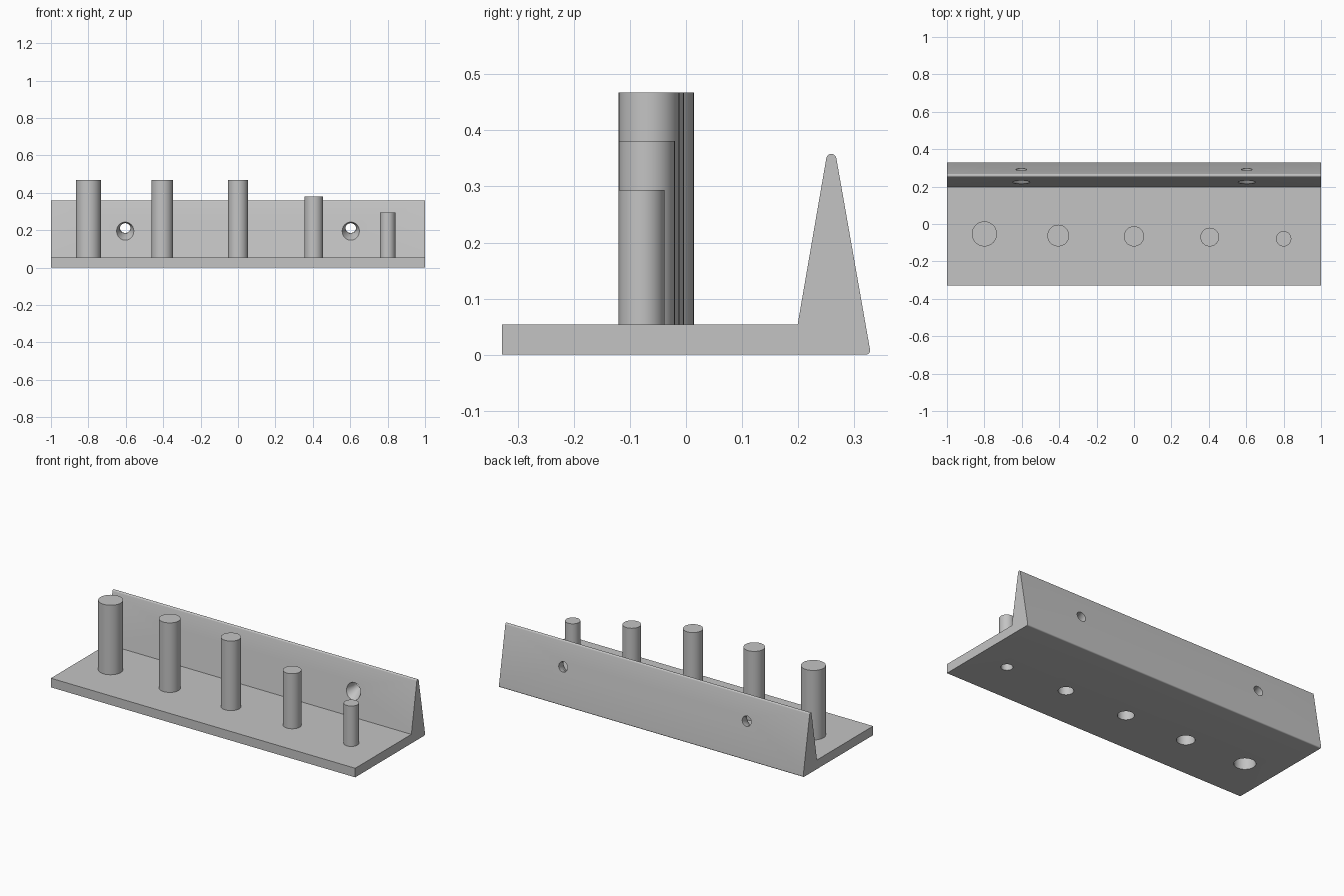
import bpy, bmesh, math
from mathutils import Matrix, Vector

cube = bpy.data.objects.get("Cube")
if cube:
    bpy.data.objects.remove(cube, do_unlink=True)

grey = bpy.data.materials.new("plain grey")
grey.use_nodes = True
COLOUR = (0.55, 0.55, 0.55, 1)
grey.diffuse_color = COLOUR
grey.node_tree.nodes["Principled BSDF"].inputs["Base Color"].default_value = COLOUR

BASE_TOP = 0.054
SLOPE = math.radians(9.8)
WALL = 0.009


def add_object(name, bm):
    bmesh.ops.recalc_face_normals(bm, faces=bm.faces)
    mesh = bpy.data.meshes.new(name)
    bm.to_mesh(mesh)
    bm.free()
    mesh.materials.append(grey)
    obj = bpy.data.objects.new(name, mesh)
    bpy.context.collection.objects.link(obj)
    return obj


def lathe(name, profile, matrix, steps=48):
    """Spin (radius, height) points, starting and ending on the axis."""
    bm = bmesh.new()
    verts = [bm.verts.new((r, 0, h)) for r, h in profile]
    edges = [bm.edges.new(pair) for pair in zip(verts, verts[1:])]
    bmesh.ops.spin(bm, geom=verts + edges, cent=(0, 0, 0), axis=(0, 0, 1),
                   angle=math.tau, steps=steps, use_duplicate=False)
    bmesh.ops.remove_doubles(bm, verts=bm.verts, dist=1e-5)
    bm.transform(matrix)
    return add_object(name, bm)


def arc(cy, cz, r, start, end, n=8):
    angles = [start + (end - start) * i / n for i in range(n + 1)]
    return [(cy + r * math.cos(a), cz + r * math.sin(a)) for a in angles]


def select_only(obj):
    bpy.ops.object.select_all(action='DESELECT')
    obj.select_set(True)
    bpy.context.view_layer.objects.active = obj


# Base plate and tapered back wall, one extruded side profile
profile = [(-0.328, 0)]
profile += arc(0.320, 0.008, 0.008, -math.pi / 2, SLOPE)
profile += arc(0.259, 0.349, 0.009, SLOPE, math.pi - SLOPE)
profile += [(0.199, BASE_TOP), (-0.328, BASE_TOP)]
bm = bmesh.new()
side = bm.faces.new([bm.verts.new((-1, y, z)) for y, z in profile])
end = bmesh.ops.extrude_face_region(bm, geom=[side])["geom"]
bmesh.ops.translate(bm, vec=(2, 0, 0),
                    verts=[v for v in end if isinstance(v, bmesh.types.BMVert)])
base = add_object("base_and_back_wall", bm)

# Hollow pegs, aligned along their front edges: x, radius, top
pegs = [(-0.80, 0.067, 0.467), (-0.405, 0.058, 0.467), (0, 0.054, 0.467),
        (0.405, 0.050, 0.381), (0.80, 0.041, 0.294)]
parts, cutters = [base], []
for i, (x, r, top) in enumerate(pegs):
    place = Matrix.Translation((x, r - 0.12, 0))
    bore = r - WALL
    parts.append(lathe(f"peg_{i + 1}", [
        (0, top), (r, top), (r, BASE_TOP), (bore, BASE_TOP),
        (bore, top - WALL), (0, top - WALL)], place))
    cutters.append(lathe("bore_cutter", [
        (0, -0.05), (bore, -0.05), (bore, 0.1), (0, 0.1)], place))

# Countersunk screw holes, square to the sloping rear face
axis = Vector((0, -math.cos(SLOPE), -math.sin(SLOPE)))
turn = axis.to_track_quat('Z', 'Y').to_matrix().to_4x4()
for x in (-0.603, 0.603):
    place = Matrix.Translation((x, 0.292, 0.214)) @ turn
    cutters.append(lathe("screw_hole_cutter", [
        (0, -0.05), (0.029, -0.05), (0.029, 0.03), (0.059, 0.1), (0, 0.1)], place))

for cutter in cutters:
    cutter.hide_render = True
    mod = base.modifiers.new("hole", 'BOOLEAN')
    mod.operation = 'DIFFERENCE'
    mod.solver = 'EXACT'
    mod.object = cutter
    select_only(base)
    bpy.ops.object.modifier_apply(modifier=mod.name)
    bpy.data.objects.remove(cutter, do_unlink=True)

for part in parts:
    select_only(part)
    bpy.ops.object.shade_smooth_by_angle(angle=math.radians(30))
